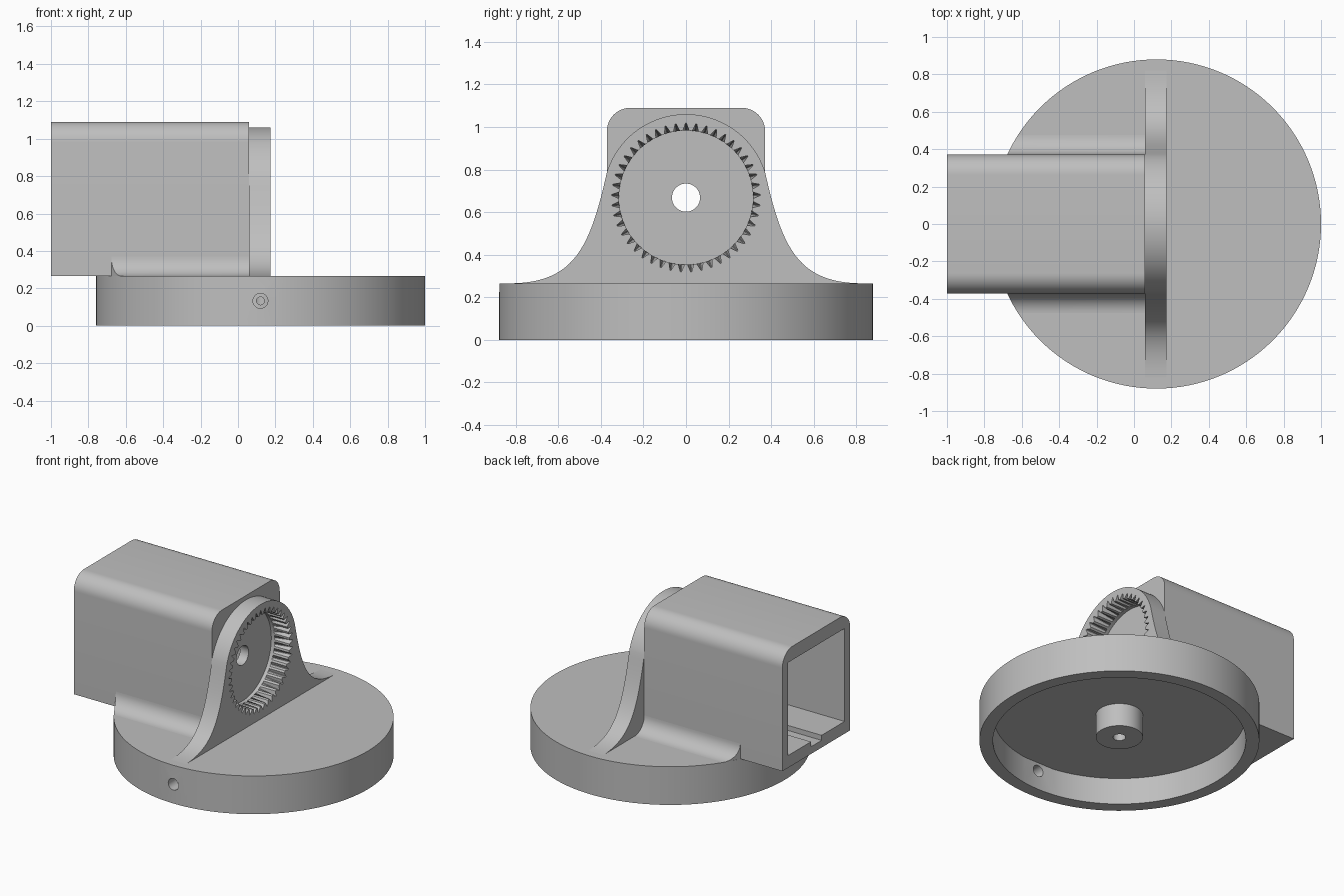
import bpy, bmesh, math

if "Cube" in bpy.data.objects:
    bpy.data.objects.remove(bpy.data.objects["Cube"])

CX, R, TOP = 0.12, 0.88, 0.265      # disc centre x, radius, top height
AXLE_Z = 0.668                      # height of the toothed socket centre
HOLE_Z = 0.133                      # height of the rim screw hole
N = 128                             # sides of the turned base

grey = bpy.data.materials.new("plain_grey")
grey.diffuse_color = (0.52, 0.52, 0.52, 1)
grey.use_nodes = True
grey.node_tree.nodes["Principled BSDF"].inputs["Base Color"].default_value = grey.diffuse_color
parts = []


def make_object(name, bm):
    bmesh.ops.recalc_face_normals(bm, faces=bm.faces[:])
    me = bpy.data.meshes.new(name)
    bm.to_mesh(me)
    bm.free()
    me.materials.append(grey)
    ob = bpy.data.objects.new(name, me)
    bpy.context.collection.objects.link(ob)
    parts.append(ob)


def bridge(bm, a, b, skip=0):
    n = len(a)
    for i in range(skip, n - skip):
        j = (i + 1) % n
        bm.faces.new((a[i], a[j], b[j], b[i]))


def fill(bm, a, b, normal):
    """Fill the area between an outer loop and an inner hole loop."""
    edges = []
    for loop in (a, b):
        for v, w in zip(loop, loop[1:] + loop[:1]):
            edges.append(bm.edges.get((v, w)) or bm.edges.new((v, w)))
    bmesh.ops.triangle_fill(bm, use_beauty=True, use_dissolve=False, edges=edges, normal=normal)


def skin(name, loops):
    """Closed surface through a cycle of loops: equal counts are bridged, others filled flat."""
    bm = bmesh.new()
    vs = [[bm.verts.new(p) for p in loop] for loop in loops]
    pairs = list(zip(vs, vs[1:] + vs[:1]))
    for a, b in pairs:
        if len(a) == len(b):
            bridge(bm, a, b)
    for a, b in pairs:
        if len(a) != len(b):
            fill(bm, a, b, (1, 0, 0))
    make_object(name, bm)


def at(x, prof):
    return [(x, y, z) for y, z in prof]


def circle(r, n=90):
    return [(r * math.cos(2 * math.pi * i / n), AXLE_Z + r * math.sin(2 * math.pi * i / n)) for i in range(n)]


# Turned base: hollow disc, central boss underneath, cross holes at the front
def ring(bm, r, z):
    angles = [2 * math.pi * i / N - math.pi / 2 for i in range(N)]
    return [bm.verts.new((CX + r * math.cos(a), r * math.sin(a), z)) for a in angles]


def drilled_wall(bm, r, z0, z1, h):
    """Cylinder wall with a round hole of radius h facing the front."""
    lo, hi = ring(bm, r, z0), ring(bm, r, z1)
    k = math.ceil(math.asin(h / r) * N / (2 * math.pi)) + 1
    bridge(bm, lo, hi, k)
    frame = [lo[i] for i in range(-k, k + 1)] + [hi[i] for i in range(k, -k - 1, -1)]
    hole = []
    for i in range(24):
        t = 2 * math.pi * i / 24
        x = h * math.cos(t)
        hole.append(bm.verts.new((CX + x, -math.sqrt(r * r - x * x), HOLE_Z + h * math.sin(t))))
    fill(bm, frame, hole, (0, -1, 0))
    return lo, hi, hole


bm = bmesh.new()
outer = drilled_wall(bm, R, 0, TOP, 0.04)
inner = drilled_wall(bm, 0.795, 0, 0.185, 0.04)
boss = drilled_wall(bm, 0.148, 0.025, 0.185, 0.021)
bore = drilled_wall(bm, 0.04, 0.025, 0.21, 0.021)
for a, b in ((outer[0], inner[0]), (inner[1], boss[1]), (boss[0], bore[0]),
             (outer[2], inner[2]), (boss[2], bore[2])):
    bridge(bm, a, b)
bm.faces.new(outer[1])
bm.faces.new(bore[1])
make_object("disc_base", bm)

# Flared upright plate with a toothed socket of tapered V grooves
TEETH = 45


def gear(tip):
    pts = []
    for k in range(TEETH):
        for off, r in ((-0.34, 0.315), (-0.04, tip), (0.04, tip), (0.34, 0.315), (0.5, 0.315)):
            a = math.pi / 2 + 2 * math.pi * (k + off) / TEETH
            pts.append((r * math.cos(a), AXLE_Z + r * math.sin(a)))
    return pts


half = []
for a in range(90, 18, -3):
    half.append((0.39 * math.cos(math.radians(a)), 0.67 + 0.39 * math.sin(math.radians(a))))
P = [(0.371, 0.79), (0.45, 0.44), (0.52, 0.27), (0.82, 0.265)]
for i in range(25):
    t = i / 24
    w = ((1 - t) ** 3, 3 * t * (1 - t) ** 2, 3 * t * t * (1 - t), t ** 3)
    half.append(tuple(sum(wi * p[k] for wi, p in zip(w, P)) for k in (0, 1)))
half.append((0.82, 0.24))
plate = half + [(-y, z) for y, z in reversed(half[1:])]
skin("upright_plate", [at(0.06, plate), at(0.175, plate), at(0.175, gear(0.35)), at(0.06, gear(0.3155))])

# Square housing: rounded top corners, open grooved cavity, socket floor and axle hole
W, H, CR = 0.372, 1.09, 0.11
box = [(-W, TOP), (W, TOP)]
for cy, a0 in ((W - CR, 0), (-W + CR, 90)):
    for i in range(13):
        a = math.radians(a0 + 7.5 * i)
        box.append((cy + CR * math.cos(a), H - CR + CR * math.sin(a)))
cavity = [(-0.31, 0.35), (-0.058, 0.35), (-0.058, 0.315), (0.058, 0.315),
          (0.058, 0.35), (0.31, 0.35), (0.31, 0.995), (-0.31, 0.995)]
skin("housing", [at(-1.0, box), at(0.06, box), at(0.06, circle(0.315)), at(0.035, circle(0.315)),
                 at(0.035, circle(0.066)), at(-0.03, circle(0.066)), at(-0.03, cavity), at(-1.0, cavity)])

# Concave fillets between housing and disc, trimmed to the disc edge
FR = 0.105
for s, name in ((1, "fillet_back"), (-1, "fillet_front")):
    sec = [(W - 0.01, TOP - 0.01), (W - 0.01, TOP + FR)]
    for i in range(13):
        a = math.radians(180 + 7.5 * i)
        sec.append((W + FR + FR * math.cos(a), TOP + FR + FR * math.sin(a)))
    sec.append((W + FR, TOP - 0.01))
    bm = bmesh.new()
    a = [bm.verts.new((CX - math.sqrt(R * R - y * y), s * y, z)) for y, z in sec]
    b = [bm.verts.new((0.08, s * y, z)) for y, z in sec]
    bridge(bm, a, b)
    bm.faces.new(a)
    bm.faces.new(b)
    make_object(name, bm)

# Smooth the curved surfaces, keep edges sharp
for ob in parts:
    ob.select_set(True)
bpy.context.view_layer.objects.active = parts[0]
bpy.ops.object.shade_smooth_by_angle(angle=math.radians(30))
